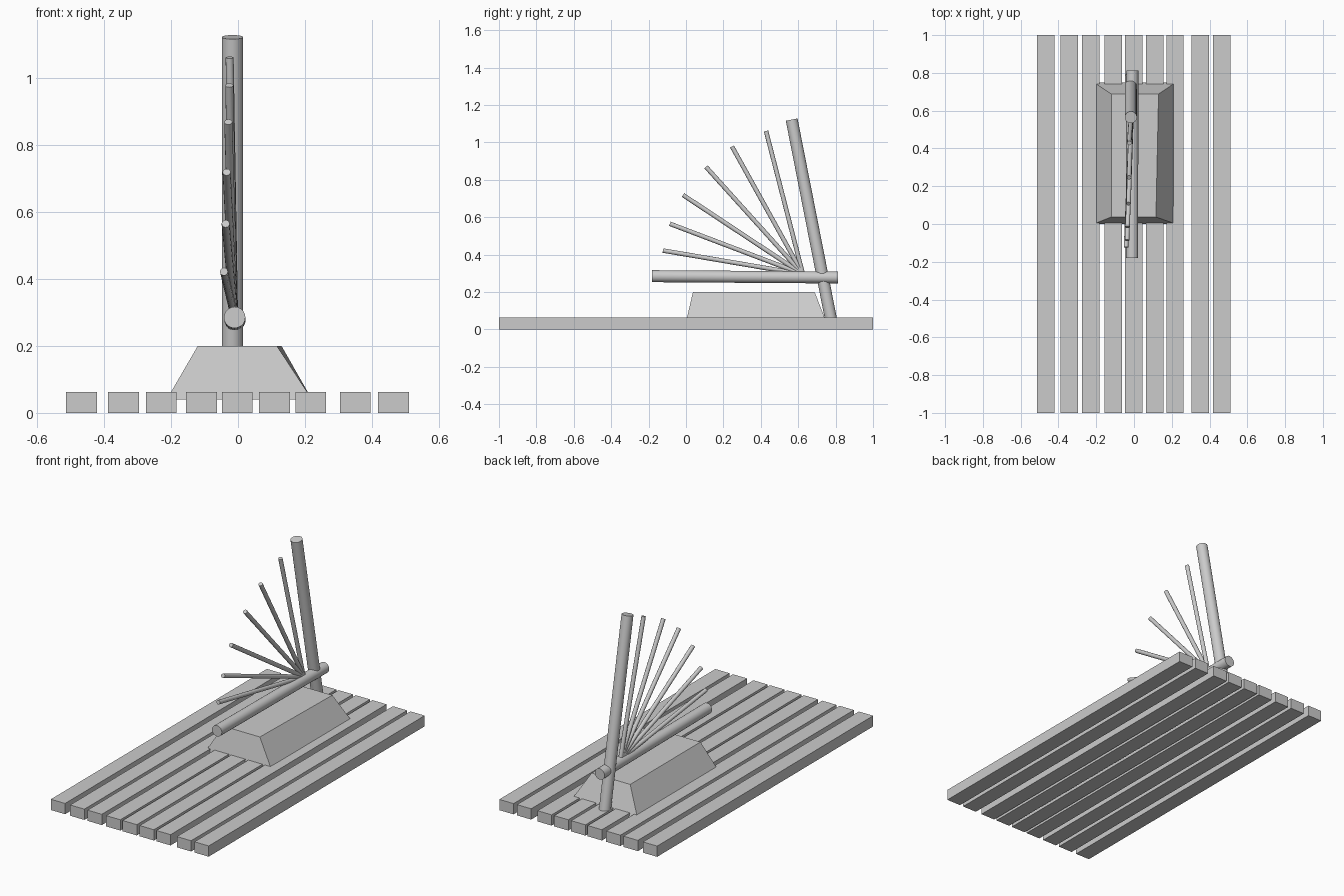
import bpy, bmesh, math
from mathutils import Vector

if "Cube" in bpy.data.objects:
    bpy.data.objects.remove(bpy.data.objects["Cube"])


def mesh_object(name, verts, faces):
    mesh = bpy.data.meshes.new(name)
    mesh.from_pydata(verts, [], faces)
    bm = bmesh.new()
    bm.from_mesh(mesh)
    bmesh.ops.recalc_face_normals(bm, faces=bm.faces)
    bm.to_mesh(mesh)
    bm.free()
    ob = bpy.data.objects.new(name, mesh)
    bpy.context.collection.objects.link(ob)
    return ob


def box(name, lo, hi):
    size = [b - a for a, b in zip(lo, hi)]
    bpy.ops.mesh.primitive_cube_add(size=1, location=[(a + b) / 2 for a, b in zip(lo, hi)])
    ob = bpy.context.object
    ob.name = name
    ob.scale = size
    bpy.ops.object.transform_apply(location=False, rotation=False, scale=True)


def rod(name, start, end, radius, sides=20):
    a, b = Vector(start), Vector(end)
    d = b - a
    bpy.ops.mesh.primitive_cylinder_add(vertices=sides, radius=radius, depth=d.length,
                                        location=(a + b) / 2)
    ob = bpy.context.object
    ob.name = name
    ob.rotation_euler = d.to_track_quat('Z', 'Y').to_euler()
    bpy.ops.object.shade_smooth_by_angle(angle=math.radians(35))


# Deck slats, slightly uneven spacing
for i, x in enumerate((-0.467, -0.342, -0.229, -0.109, -0.002, 0.109, 0.217, 0.35, 0.464)):
    box(f"deck_slat_{i + 1}", (x - 0.046, -1, 0), (x + 0.046, 1, 0.063))

# Tapered hut sunk a little into the deck
hut = [(-0.213, 0.0, 0.04), (0.221, 0.0, 0.04), (0.221, 0.75, 0.04), (-0.213, 0.75, 0.04),
       (-0.12, 0.037, 0.2), (0.116, 0.037, 0.2), (0.13, 0.688, 0.2), (-0.12, 0.688, 0.2)]
mesh_object("hut", hut, [(0, 3, 2, 1), (4, 5, 6, 7), (0, 1, 5, 4),
                         (1, 2, 6, 5), (2, 3, 7, 6), (3, 0, 4, 7)])

# Leaning mast and near-horizontal boom
rod("mast", (-0.0165, 0.777, 0.045), (-0.0165, 0.565, 1.122), 0.032)
rod("boom", (-0.009, 0.812, 0.278), (-0.01, -0.181, 0.285), 0.032)

# Sail battens fanned from the foot of the mast
tips = [(-0.042, -0.123, 0.422), (-0.037, -0.086, 0.565), (-0.034, -0.016, 0.719),
        (-0.029, 0.107, 0.869), (-0.026, 0.246, 0.978), (-0.025, 0.428, 1.061)]
for i, tip in enumerate(tips):
    rod(f"sail_batten_{i + 1}", (-0.012, 0.625, 0.295), tip, 0.012, 12)
